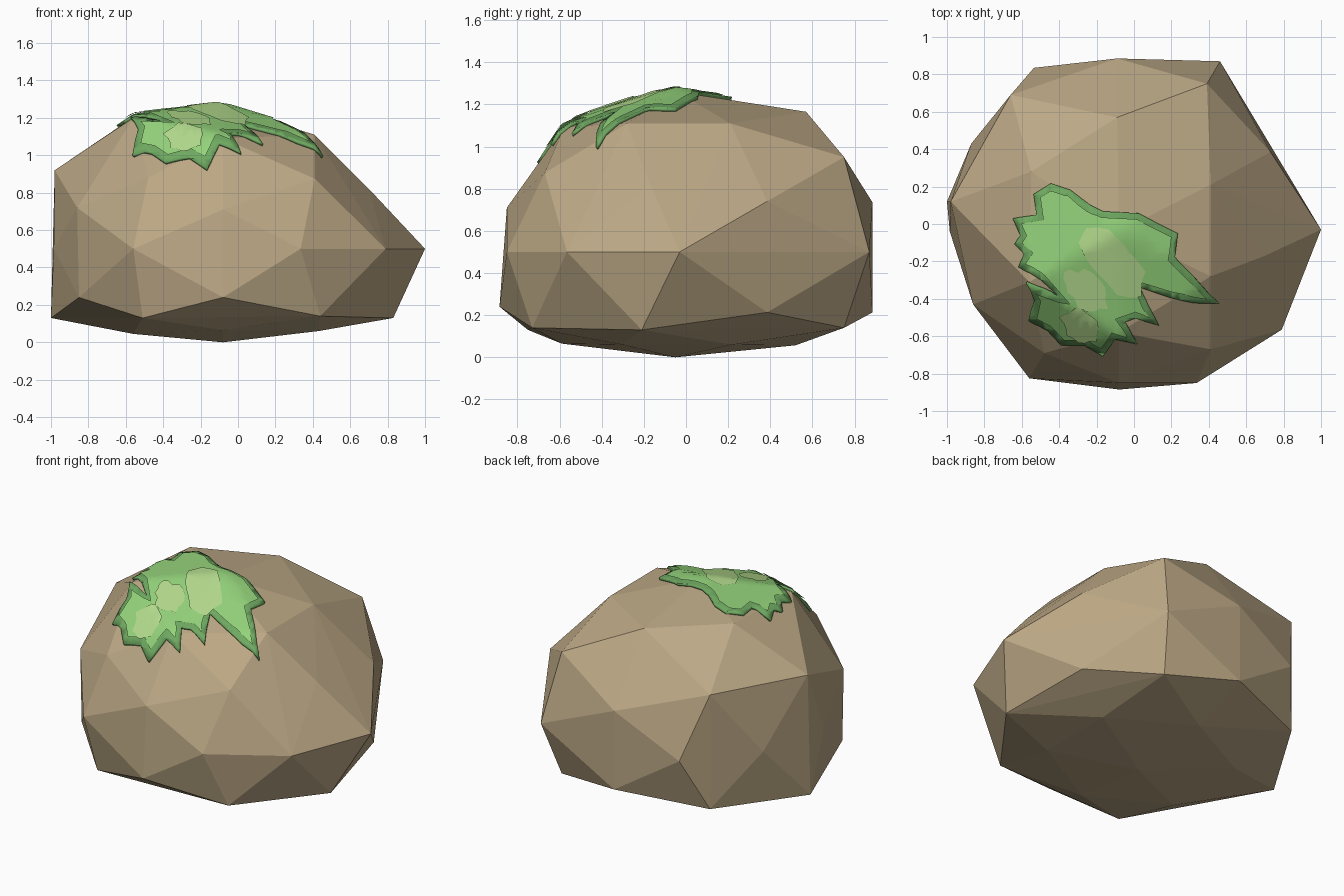
import bpy, bmesh, math, random
from mathutils import Vector
from mathutils.bvhtree import BVHTree

if "Cube" in bpy.data.objects:
    bpy.data.objects.remove(bpy.data.objects["Cube"])

random.seed(4)


def material(name, rgb):
    m = bpy.data.materials.new(name)
    m.diffuse_color = (*rgb, 1)
    m.use_nodes = True
    m.node_tree.nodes["Principled BSDF"].inputs["Base Color"].default_value = m.diffuse_color
    return m


def add_object(name, bm, mat):
    mesh = bpy.data.meshes.new(name)
    bm.to_mesh(mesh)
    ob = bpy.data.objects.new(name, mesh)
    bpy.context.collection.objects.link(ob)
    mesh.materials.append(mat)
    return ob


# Boulder: convex hull of rings of corner points, from the crown to the base
rings = [
    (-.08, -.04, 1.26),
    (.41, .21, 1.11), (.41, -.28, 1.11), (-.08, -.58, 1.09),
    (-.56, -.31, 1.20), (-.55, .28, 1.21), (-.09, .57, 1.165),
    (.41, -.67, .875), (-.48, -.69, .88), (.39, .75, .95),
    (-.66, .69, .92), (-.98, .12, .92), (.70, -.17, .82),
    (-.08, -.85, .71), (-.86, -.43, .72), (.73, .385, .74), (-.09, .885, .735),
    (1.0, -.03, .5), (.79, -.565, .5), (.335, -.85, .5), (-.56, -.825, .5),
    (-.985, -.04, .5), (-.87, .43, .5), (-.535, .835, .5), (.46, .87, .5),
    (-.08, -.885, .24), (-.85, -.43, .24), (.73, .385, .213), (-.09, .885, .213),
    (-1.0, .12, .13), (.83, -.21, .13), (-.51, -.75, .13), (.44, -.73, .14),
    (-.66, .69, .16), (.39, .75, .14),
    (-.56, -.3, .045), (-.56, .28, .045), (.43, -.3, .06), (.43, .22, .06),
    (-.08, -.59, .065), (-.08, .52, .057), (-.08, -.05, 0),
]
bm = bmesh.new()
for p in rings:
    bm.verts.new(p)
hull = bmesh.ops.convex_hull(bm, input=bm.verts)
loose = [v for v in bm.verts if not v.link_faces]
bmesh.ops.delete(bm, geom=loose, context='VERTS')
bmesh.ops.recalc_face_normals(bm, faces=bm.faces)
surface = BVHTree.FromBMesh(bm)
add_object("boulder", bm, material("stone", (.50, .39, .235)))
bm.free()


def drape(name, outline, lift, mat):
    """Fill an outline seen from above and lay it over the boulder."""
    bm = bmesh.new()
    bm.faces.new([bm.verts.new((x, y, 0)) for x, y in outline])
    bmesh.ops.triangulate(bm, faces=bm.faces[:])
    for axis in (Vector((1, 0, 0)), Vector((0, 1, 0))):
        for i in range(-18, 12):
            bmesh.ops.bisect_plane(bm, geom=bm.verts[:] + bm.edges[:] + bm.faces[:],
                                   plane_co=axis * (i * .05 + .003), plane_no=axis)
    bmesh.ops.triangulate(bm, faces=bm.faces[:])
    for f in bm.faces:
        if f.normal.z < 0:
            f.normal_flip()
    for v in bm.verts:
        hit, normal, _, _ = surface.ray_cast(Vector((v.co.x, v.co.y, 3)), Vector((0, 0, -1)))
        if hit:
            v.co = hit + normal * lift
    for f in bm.faces:
        f.smooth = True
    ob = add_object(name, bm, mat)
    bm.free()
    return ob


def inset(points, d):
    """Move each outline point inward along its corner bisector."""
    area = sum(a.cross(b) for a, b in zip(points, points[1:] + points[:1]))
    side = 1 if area > 0 else -1
    out = []
    for i, p in enumerate(points):
        e1 = (p - points[i - 1]).normalized()
        e2 = (points[(i + 1) % len(points)] - p).normalized()
        n1, n2 = (Vector((-e.y, e.x)) * side for e in (e1, e2))
        n = (n1 + n2).normalized()
        out.append(p + n * min(d / max(n.dot(n1), .1), d * 2))
    return out


# Moss: ragged dark rim, brighter sheet on top
rim = [(-.64, .03), (-.52, .05), (-.535, .16), (-.445, .215), (-.34, .18), (-.235, .10),
       (-.165, .065), (.02, .055), (.23, -.05), (.215, -.175), (.31, -.27), (.445, -.42),
       (.315, -.415), (.19, -.39), (.03, -.335), (.075, -.43), (.13, -.535), (.005, -.50),
       (-.05, -.52), (.015, -.63), (-.10, -.605), (-.165, -.695), (-.26, -.64), (-.385, -.64),
       (-.46, -.56), (-.555, -.51), (-.53, -.40), (-.565, -.31), (-.40, -.385), (-.50, -.295),
       (-.61, -.23), (-.58, -.16), (-.63, -.107), (-.60, -.06)]
rim = [Vector(p) for p in rim]
base = drape("moss_rim", rim, .016, material("moss_dark", (.16, .40, .12)))
solid = base.modifiers.new("thickness", 'SOLIDIFY')
solid.thickness = .018
solid.offset = -1
drape("moss_sheet", inset(rim, .034), .024, material("moss_green", (.30, .66, .20)))

# Moss highlights: wobbly light blotches stretched along a diagonal
light = material("moss_light", (.46, .72, .27))
for i, (cx, cy, a, b) in enumerate([(-.11, -.20, .23, .125), (-.26, -.345, .15, .09),
                                    (-.29, -.53, .115, .08)]):
    blot = []
    for k in range(18):
        t = k * math.tau / 18
        r = random.uniform(.75, 1.12)
        u, v = a * r * math.cos(t), b * r * math.sin(t)
        c, s = math.cos(-.7), math.sin(-.7)
        blot.append((cx + u * c - v * s, cy + u * s + v * c))
    drape(f"moss_highlight_{i + 1}", blot, .030, light)
